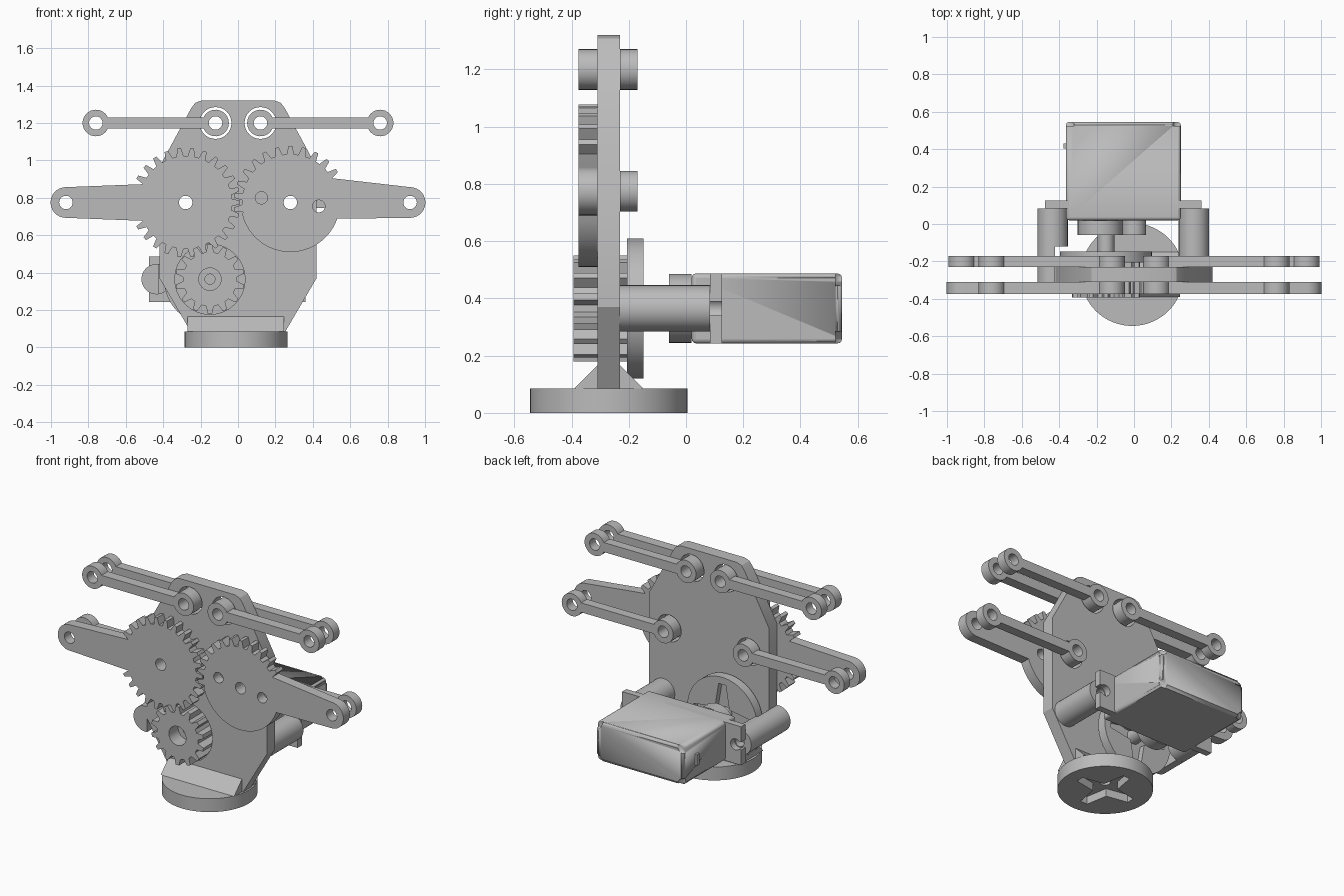
import bpy
from math import sin, cos, pi, asin
from mathutils import Matrix, Vector

cube = bpy.data.objects.get("Cube")
if cube:
    bpy.data.objects.remove(cube, do_unlink=True)

gray = bpy.data.materials.new("plain gray")
gray.use_nodes = True
tone = (0.5, 0.5, 0.5, 1)
gray.diffuse_color = tone
gray.node_tree.nodes["Principled BSDF"].inputs["Base Color"].default_value = tone


def finish(ob):
    """Give an object its colour and smooth its round sides."""
    ob.data.materials.clear()
    ob.data.materials.append(gray)
    bpy.ops.object.select_all(action="DESELECT")
    ob.select_set(True)
    bpy.context.view_layer.objects.active = ob
    bpy.ops.object.shade_smooth_by_angle(angle=0.5)
    return ob


def slab(name, loops, a, b, flat=False):
    """Extrude outline and hole loops: along y from a to b, or along z if flat."""
    curve = bpy.data.curves.new(name, "CURVE")
    curve.dimensions = "2D"
    curve.fill_mode = "BOTH"
    curve.extrude = (b - a) / 2
    for loop in loops:
        spline = curve.splines.new("POLY")
        spline.points.add(len(loop) - 1)
        for point, (u, v) in zip(spline.points, loop):
            point.co = (u, v, 0, 1)
        spline.use_cyclic_u = True
    temp = bpy.data.objects.new(name, curve)
    bpy.context.collection.objects.link(temp)
    graph = bpy.context.evaluated_depsgraph_get()
    mesh = bpy.data.meshes.new_from_object(temp.evaluated_get(graph))
    bpy.data.objects.remove(temp)
    mid = (a + b) / 2
    if flat:
        mesh.transform(Matrix.Translation((0, 0, mid)))
    else:
        mesh.transform(Matrix.Translation((0, mid, 0)) @ Matrix.Rotation(pi / 2, 4, "X"))
    ob = bpy.data.objects.new(name, mesh)
    bpy.context.collection.objects.link(ob)
    return finish(ob)


def arc(x, z, r, start=0.0, end=2 * pi, steps=32):
    full = abs(end - start) > 2 * pi - 0.001
    n = steps if full else steps + 1
    return [(x + r * cos(start + (end - start) * i / steps),
             z + r * sin(start + (end - start) * i / steps)) for i in range(n)]


def mirrored(loop, side):
    return [(side * u, v) for u, v in loop]


def teeth(x, z, root, tip, count, first=0, last=None, phase=0.0):
    """Trapezoid teeth around a centre."""
    loop = []
    pitch = 2 * pi / count
    for i in range(first, count if last is None else last):
        for part, r in ((-0.32, root), (-0.14, tip), (0.14, tip), (0.32, root)):
            t = phase + (i + part) * pitch
            loop.append((x + r * cos(t), z + r * sin(t)))
    return loop


def cross(x, z, reach, wide, narrow):
    """Four tapered arms, the pocket for a servo horn."""
    loop = []
    for i in range(4):
        t = i * pi / 2
        for along, across in ((wide, -wide), (reach, -narrow), (reach, narrow)):
            loop.append((x + along * cos(t) - across * sin(t),
                         z + along * sin(t) + across * cos(t)))
    return loop


def box(name, lo, hi, bevel=0.0):
    lo, hi = Vector(lo), Vector(hi)
    bpy.ops.mesh.primitive_cube_add(size=1, location=(lo + hi) / 2)
    ob = bpy.context.object
    ob.name = name
    ob.scale = hi - lo
    bpy.ops.object.transform_apply(location=False, rotation=False, scale=True)
    if bevel:
        mod = ob.modifiers.new("soft edges", "BEVEL")
        mod.width, mod.segments = bevel, 3
    return finish(ob)


FRONT, PLATE, BACK, REAR = -0.375, -0.31, -0.23, -0.17
GEAR_X, GEAR_Z, LINK_X, LINK_Z, AXIS_X, AXIS_Z = 0.28, 0.775, 0.12, 1.2, -0.15, 0.365
HOLE = 0.036

# Upright plate with pivot and pinion openings
half = [(0.25, 0.08), (0.42, 0.37), (0.42, 0.965), (0.25, 1.28), (0.228, 1.308), (0.195, 1.32)]
holes = [arc(s * x, z, 0.085) for s in (-1, 1) for x, z in ((LINK_X, LINK_Z), (GEAR_X, GEAR_Z))]
slab("plate", [half + mirrored(half, -1)[::-1], arc(AXIS_X, AXIS_Z, 0.188)] + holes, PLATE, BACK)

# Round foot with horn pocket underneath, and its wedge brace
foot = arc(-0.01, -0.27, 0.275, steps=64)
slab("foot_bottom", [foot, cross(-0.01, -0.27, 0.19, 0.05, 0.025)], 0, 0.05, flat=True)
slab("foot_top", [foot, arc(-0.01, -0.27, 0.03)], 0.05, 0.085, flat=True)
wedge = slab("foot_wedge", [[(-0.39, 0.085), (-0.15, 0.085), (-0.23, 0.165), (-0.31, 0.165)]], -0.257, 0.257)
wedge.data.transform(Matrix.Translation((-0.012, 0, 0)) @ Matrix.Rotation(pi / 2, 4, "Z"))

# Gears with their long arms
ARM = 0.082
gap = asin(ARM / 0.25)
tip_arc = arc(0.92, GEAR_Z, ARM, -pi / 2, pi / 2, 20)
bores = [arc(GEAR_X, GEAR_Z, HOLE), arc(0.92, GEAR_Z, HOLE)]
full = teeth(GEAR_X, GEAR_Z, 0.248, 0.292, 26, 2, 25)
slab("right_gear_arm", [mirrored(l, -1) for l in [full + tip_arc] + bores], FRONT, PLATE)
upper = teeth(GEAR_X, GEAR_Z, 0.258, 0.302, 26, 2, 14, pi / 26)
lower = arc(GEAR_X, GEAR_Z, 0.265, pi + 0.25, 2 * pi - gap, 30)
extra = [arc(0.125, 0.8, 0.033), arc(0.432, 0.755, 0.033)]
slab("left_gear_arm", [upper + lower + tip_arc] + bores + extra, FRONT, PLATE)


# Thin links with an eye at each end, and the pivot bushes through the plate
def link(name, x0, x1, z, a, b, side):
    r = 0.071
    t = asin(0.03 / r)
    loop = arc(x0, z, r, t, 2 * pi - t) + arc(x1, z, r, t - pi, pi - t)
    eyes = [arc(x0, z, HOLE), arc(x1, z, HOLE)]
    slab(name, [mirrored(l, side) for l in [loop] + eyes], a, b)


for side, label in ((-1, "right"), (1, "left")):
    link(label + "_front_link", LINK_X, 0.76, LINK_Z, FRONT, PLATE, side)
    link(label + "_rear_link", LINK_X, 0.76, LINK_Z, BACK, REAR, side)
    link(label + "_lower_rear_link", GEAR_X, 0.92, GEAR_Z, BACK, REAR, side)
    for x, z, kind in ((LINK_X, LINK_Z, "upper"), (GEAR_X, GEAR_Z, "lower")):
        slab(f"{label}_{kind}_bush", [arc(side * x, z, 0.07), arc(side * x, z, HOLE)], PLATE, BACK)

# Drive pinion with a counterbore, and the horn disc behind it
tooth_loop = teeth(AXIS_X, AXIS_Z, 0.145, 0.185, 14, phase=pi / 14)
slab("pinion_front", [tooth_loop, arc(AXIS_X, AXIS_Z, 0.06)], -0.393, -0.3)
slab("pinion_rear", [tooth_loop, arc(AXIS_X, AXIS_Z, 0.027)], -0.3, -0.206)
disc = arc(AXIS_X, AXIS_Z, 0.245, steps=64)
slab("horn_disc_front", [disc], -0.206, -0.185)
slab("horn_disc_rear", [disc, cross(AXIS_X, AXIS_Z, 0.2, 0.05, 0.025)], -0.185, -0.148)

# Servo posts; the right one is cut clear of the disc
for x, start, label in ((-0.435, -0.12, "right"), (0.32, BACK, "left")):
    slab(label + "_post", [arc(x, AXIS_Z, 0.081)], start, 0.03)
    slab(label + "_post_end", [arc(x, AXIS_Z, 0.081), arc(x, AXIS_Z, 0.03)], 0.03, 0.083)
slab("right_post_root", [arc(-0.435, AXIS_Z, 0.081, 1.4, 2 * pi - 1.4)], PLATE, -0.12)

# Servo body with notched rear corners
LOW, HIGH = 0.243, 0.487
body = box("servo_body", (-0.363, 0.02, LOW), (0.25, 0.545, HIGH), 0.015)
for x in (-0.363, 0.25):
    for z in (LOW, HIGH):
        notch = slab("corner_cutter", [arc(x, z, 0.042)], 0.523, 0.6)
        notch.hide_render = True
        notch.hide_set(True)
        cut = body.modifiers.new("corner notch", "BOOLEAN")
        cut.object = notch
        cut.solver = "EXACT"

# Servo flange with a keyhole slot at each end
ear = [(0.36, LOW), (0.36, 0.34)] + arc(0.32, AXIS_Z, 0.035, -0.8, 0.8 - 2 * pi) + [(0.36, 0.39), (0.36, HIGH)]
other = [(-0.115 - u, v) for u, v in ear[::-1]]
slab("servo_flange", [ear + other], 0.083, 0.125)

# Servo gear housing, shaft and cable outlet
slab("servo_gear_cap", [arc(-0.18, AXIS_Z, 0.121)], -0.06, 0.02)
slab("servo_small_cap", [arc(0.0, AXIS_Z, 0.065)], -0.06, 0.02)
slab("servo_shaft", [arc(AXIS_X, AXIS_Z, 0.045)], -0.185, -0.06)
box("cable_outlet", (-0.378, 0.405, 0.33), (-0.36, 0.43, 0.4))
